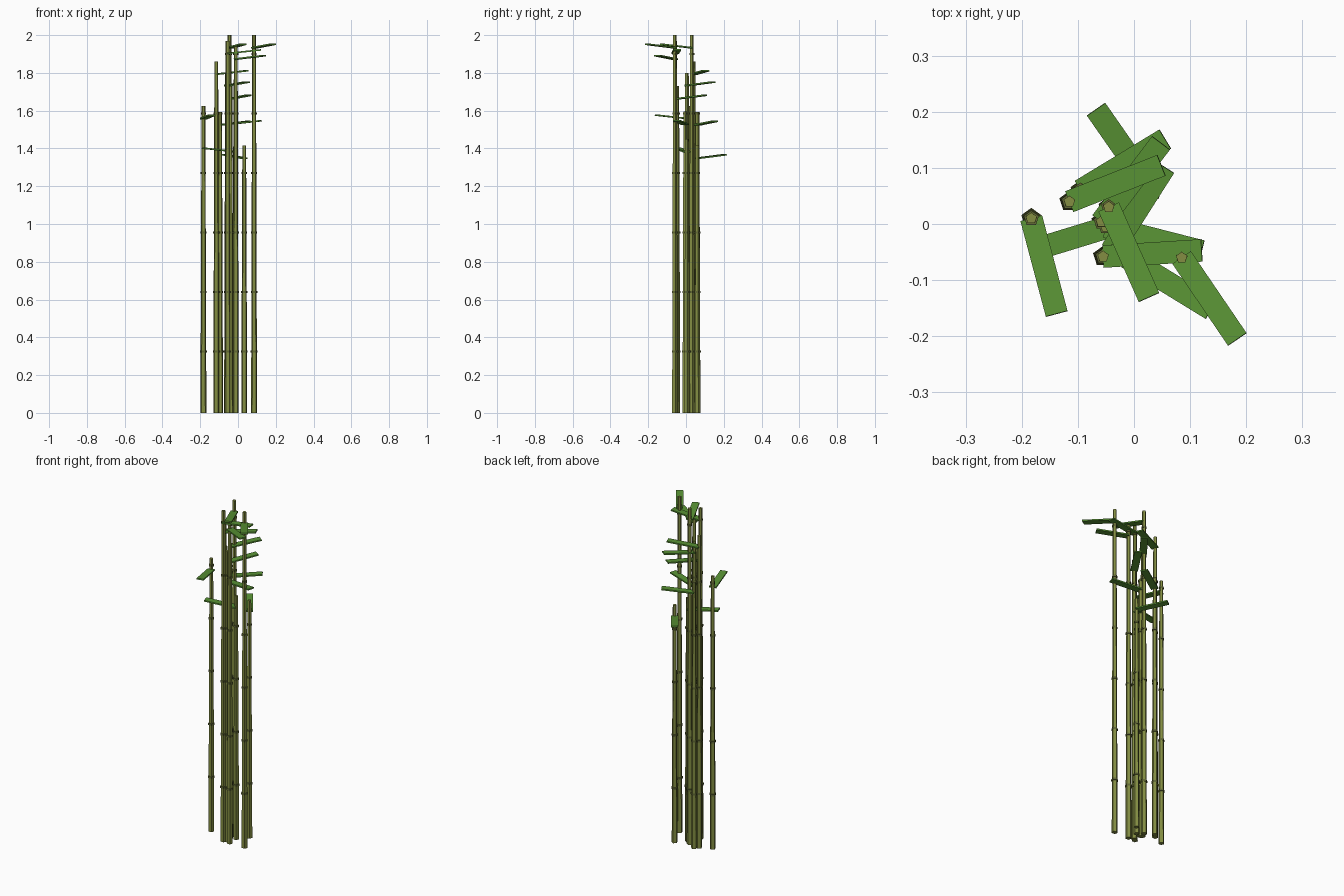
import bpy
import math
from mathutils import Vector

if "Cube" in bpy.data.objects:
    bpy.data.objects.remove(bpy.data.objects["Cube"])

LEAF_LEN, LEAF_W, LEAF_T = 0.177, 0.04, 0.008
NODE_STEP = 0.315


def material(name, rgb):
    m = bpy.data.materials.new(name)
    m.diffuse_color = (*rgb, 1)
    m.use_nodes = True
    m.node_tree.nodes["Principled BSDF"].inputs["Base Color"].default_value = m.diffuse_color
    return m


cane_mat = material("cane_green", (0.23, 0.27, 0.055))
node_mat = material("node_dark", (0.12, 0.14, 0.035))
leaf_mat = material("leaf_green", (0.10, 0.29, 0.035))


def cane(x, y, h):
    bpy.ops.mesh.primitive_cone_add(vertices=5, radius1=0.0165, radius2=0.0105,
                                    depth=h, location=(x, y, h / 2))
    o = bpy.context.object
    o.name = "bamboo_cane"
    o.data.materials.append(cane_mat)


def node(x, y, z, h):
    r = 0.0165 - 0.006 * z / h + 0.0035
    bpy.ops.mesh.primitive_cylinder_add(vertices=5, radius=r, depth=0.012,
                                        location=(x, y, z))
    o = bpy.context.object
    o.name = "cane_node"
    o.data.materials.append(node_mat)


def leaf(x, y, z, tx, ty):
    # flat blade from the cane towards (tx, ty), tip slightly raised
    yaw = math.atan2(ty - y, tx - x)
    pitch = math.radians(6)
    d = Vector((math.cos(yaw) * math.cos(pitch),
                math.sin(yaw) * math.cos(pitch), math.sin(pitch)))
    bpy.ops.mesh.primitive_cube_add(size=1, location=Vector((x, y, z)) + d * LEAF_LEN / 2,
                                    rotation=(0, -pitch, yaw))
    o = bpy.context.object
    o.name = "leaf_blade"
    o.scale = (LEAF_LEN, LEAF_W, LEAF_T)
    o.data.materials.append(leaf_mat)


# cane x, y, height, then leaf tip x, y
canes = [
    (-0.183, 0.010, 1.625, -0.137, -0.163),
    (-0.115, 0.040, 1.86, 0.050, 0.105),
    (-0.095, 0.060, 1.592, 0.050, 0.148),
    (-0.045, 0.030, 2.00, 0.025, -0.127),
    (-0.055, -0.058, 1.97, 0.122, -0.047),
    (-0.058, 0.004, 1.80, 0.050, 0.147),
    (-0.040, -0.047, 1.73, 0.055, 0.102),
    (-0.050, -0.005, 1.595, 0.122, -0.049),
    (-0.012, -0.060, 1.94, 0.138, -0.152),
    (-0.015, 0.004, 1.45, -0.185, -0.048),
    (0.033, 0.060, 1.415, -0.068, 0.205),
    (0.085, -0.060, 2.00, 0.183, -0.204),
]

for x, y, h, tx, ty in canes:
    cane(x, y, h)
    z = 0.325
    while z < h - 0.005:
        node(x, y, z, h)
        z += NODE_STEP
    leaf(x, y, h - 0.067, tx, ty)
